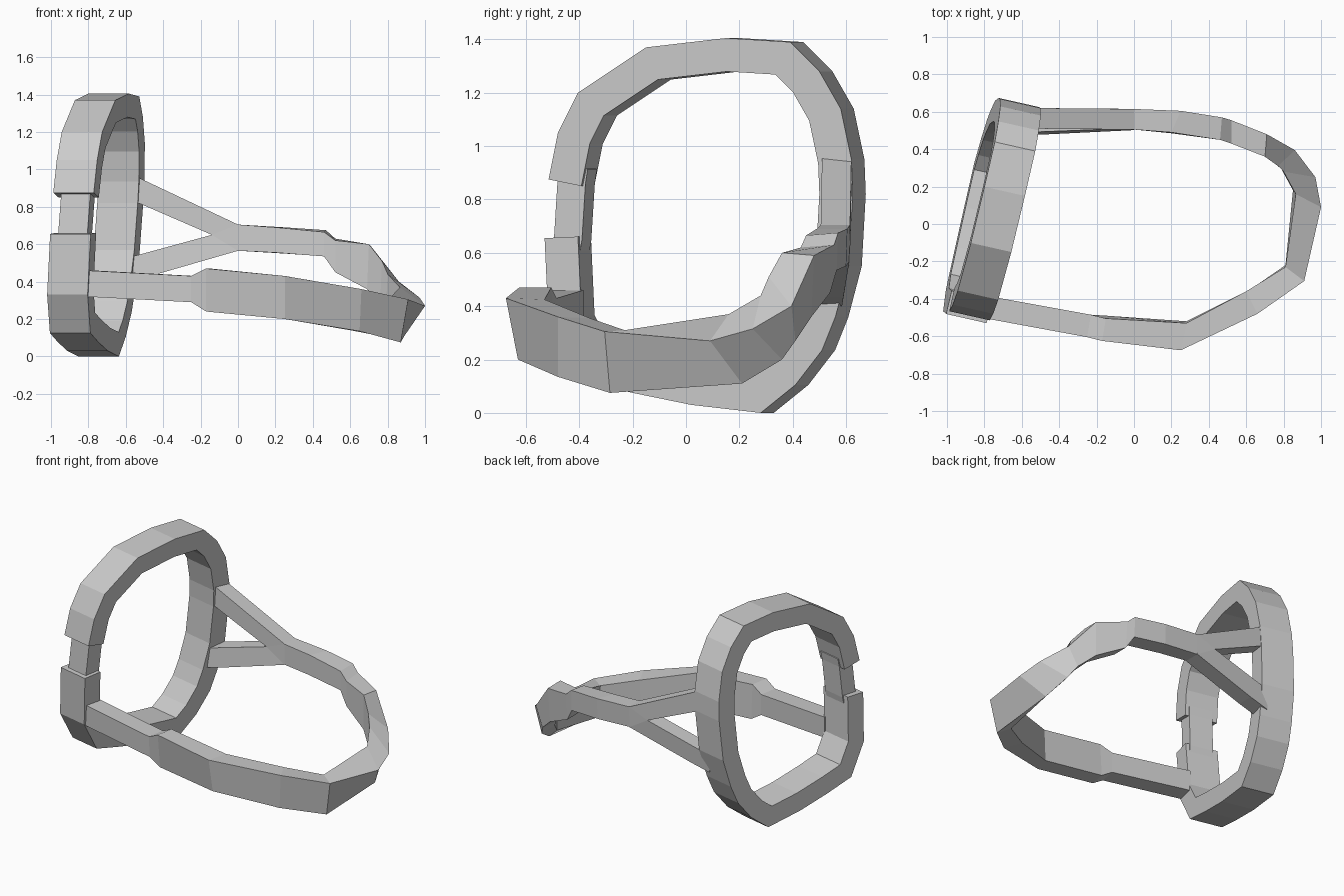
import bpy
from mathutils import Vector


def make(name, verts, faces):
    me = bpy.data.meshes.new(name)
    me.from_pydata([tuple(v) for v in verts], [], faces)
    ob = bpy.data.objects.new(name, me)
    bpy.context.collection.objects.link(ob)
    import bmesh
    bm = bmesh.new()
    bm.from_mesh(me)
    bmesh.ops.recalc_face_normals(bm, faces=bm.faces)
    bm.to_mesh(me)
    bm.free()
    return ob


def loft(name, sections):
    """Join four-cornered cross-sections into a capped bar."""
    verts = [v for s in sections for v in s]
    n = len(sections)
    faces = [(4 * i + k, 4 * i + (k + 1) % 4, 4 * i + 4 + (k + 1) % 4, 4 * i + 4 + k)
             for i in range(n - 1) for k in range(4)]
    faces += [(0, 1, 2, 3), tuple(4 * n - 4 + k for k in range(4))]
    return make(name, verts, faces)


def ring_band(name, path, thick, width, inset=0.0):
    """Sweep a rectangle along an outline (y, z) lying in the slanted ring plane."""
    pts = [Vector(p) for p in path]
    sections = []
    for i, p in enumerate(pts):
        a = (p - pts[i - 1]).normalized() if i else None
        b = (pts[i + 1] - p).normalized() if i < len(pts) - 1 else None
        a, b = a or b, b or a
        na, nb = Vector((a.y, -a.x)), Vector((b.y, -b.x))
        m = (na + nb).normalized()
        q = p + m * (thick / m.dot(na))          # inner edge, mitred
        near = [Vector((-0.78 + 0.235 * (v.x + 0.52) + 0.06 * (v.y - 0.75), v.x, v.y))
                for v in (p, q)]
        d = Vector((-0.975, 0.22, 0))
        o, n = near[0] + d * inset, near[1] + d * inset
        sections.append([o, o + d * width, n + d * width, n])
    return loft(name, sections)


# Upright ring, open on the front side, running clockwise seen from +x
ring_band("upright_ring", [
    (-0.515, 0.875), (-0.48, 1.05), (-0.405, 1.20), (-0.15, 1.37), (0.15, 1.405),
    (0.39, 1.39), (0.50, 1.28), (0.58, 1.14), (0.62, 0.95), (0.625, 0.82),
    (0.61, 0.55), (0.56, 0.36), (0.51, 0.235), (0.41, 0.105), (0.28, 0.0),
    (0.02, 0.03), (-0.20, 0.075), (-0.40, 0.125), (-0.515, 0.33), (-0.53, 0.655)],
    0.125, 0.222)

# Narrow link bridging the gap in the ring
ring_band("ring_link", [(-0.51, 0.60), (-0.50, 0.66), (-0.487, 0.87), (-0.478, 0.93)],
          0.105, 0.16, 0.025)

# Lower front strap: outer top, outer bottom, inner bottom, inner top corners
front = [
    [(-0.82, -0.50, .46), (-0.82, -0.50, .32), (-0.78, -0.385, .32), (-0.78, -0.385, .46)],
    [(-0.25, -0.605, .43), (-0.25, -0.60, .29), (-0.23, -0.485, .29), (-0.23, -0.485, .43)],
    [(-0.17, -0.625, .47), (-0.17, -0.60, .24), (-0.15, -0.49, .24), (-0.15, -0.505, .47)],
    [(0.25, -0.675, .43), (0.25, -0.63, .20), (0.28, -0.52, .20), (0.28, -0.53, .425)],
    [(0.66, -0.48, .36), (0.65, -0.48, .135), (0.60, -0.365, .14), (0.60, -0.36, .355)],
    [(0.91, -0.305, .305), (0.87, -0.285, .075), (0.81, -0.22, .10), (0.81, -0.23, .31)],
]
# Twisting end and rear strap
rear = [
    [(1.0, 0.09, .27), (0.89, 0.21, .11), (0.85, 0.18, .15), (0.865, 0.16, .37)],
    [(0.97, 0.25, .315), (0.84, 0.36, .20), (0.79, 0.29, .24), (0.80, 0.28, .44)],
    [(0.86, 0.395, .40), (0.80, 0.41, .27), (0.76, 0.32, .29), (0.77, 0.31, .51)],
    [(0.71, 0.48, .59), (0.70, 0.47, .36), (0.69, 0.37, .36), (0.70, 0.36, .60)],
    [(0.52, 0.555, .63), (0.52, 0.54, .45), (0.52, 0.43, .45), (0.52, 0.43, .62)],
    [(0.47, 0.57, .675), (0.47, 0.565, .535), (0.46, 0.45, .535), (0.46, 0.45, .665)],
    [(0.25, 0.605, .69), (0.25, 0.60, .55), (0.20, 0.485, .555), (0.20, 0.49, .69)],
    [(0.0, 0.615, .705), (0.0, 0.61, .565), (0.0, 0.505, .565), (0.0, 0.505, .705)],
]
loft("side_strap", front + rear)

# Forked bracket joining the rear strap to the ring (x, outer y, z)
fork = [(0, .615, .705), (-.54, .62, .96), (-.555, .62, .83), (-.14, .617, .65),
        (-.58, .60, .53), (-.59, .585, .40), (-.45, .59, .435), (0, .612, .565)]
n = len(fork)
verts = fork + [(x, y - 0.11, z) for x, y, z in fork]
faces = [(i, (i + 1) % n, (i + 1) % n + n, i + n) for i in range(n) if i != n - 1]
for o in (0, n):
    faces += [(o, o + 1, o + 2, o + 3), (o, o + 3, o + 7), (o + 3, o + 4, o + 5, o + 6, o + 7)]
faces.append((n - 1, 0, n, 2 * n - 1))
make("strap_fork", verts, faces)
